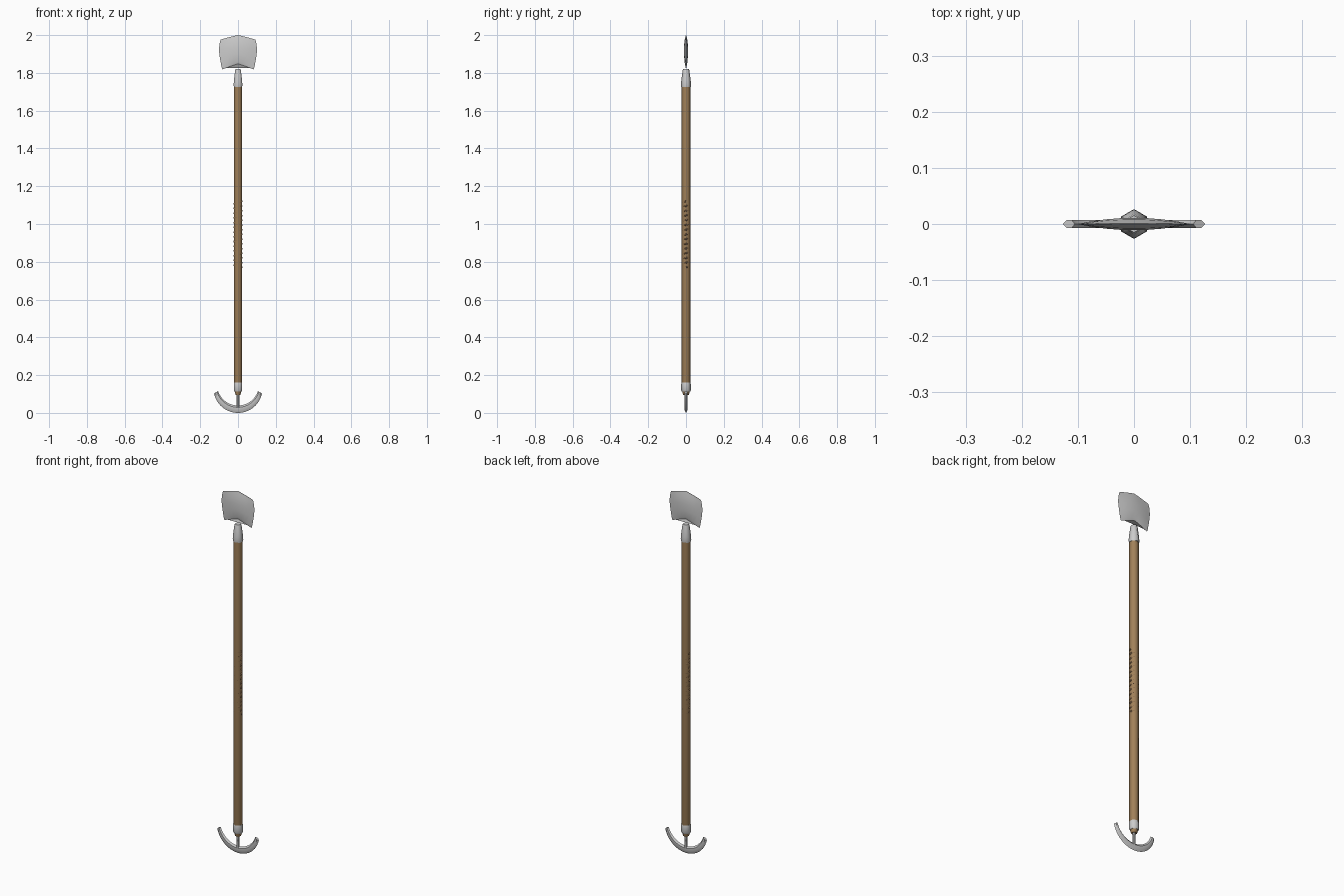
import bpy, bmesh, math
from math import sin, cos, pi

if "Cube" in bpy.data.objects:
    bpy.data.objects.remove(bpy.data.objects["Cube"])

def material(name, col):
    m = bpy.data.materials.new(name)
    m.diffuse_color = (*col, 1)
    m.use_nodes = True
    m.node_tree.nodes["Principled BSDF"].inputs["Base Color"].default_value = m.diffuse_color
    return m

wood = material("wood", (0.36, 0.22, 0.10))
cord = material("cord", (0.24, 0.14, 0.07))

def finish(name, bm, mat=None, angle=40):
    bmesh.ops.recalc_face_normals(bm, faces=bm.faces)
    me = bpy.data.meshes.new(name)
    bm.to_mesh(me)
    bm.free()
    ob = bpy.data.objects.new(name, me)
    bpy.context.collection.objects.link(ob)
    if mat:
        me.materials.append(mat)
    bpy.ops.object.select_all(action='DESELECT')
    ob.select_set(True)
    bpy.context.view_layer.objects.active = ob
    bpy.ops.object.shade_smooth_by_angle(angle=math.radians(angle))
    return ob

def loft(name, rings, mat=None, angle=40):
    """Skin closed rings of equal size and cap both ends."""
    bm = bmesh.new()
    vs = [[bm.verts.new(p) for p in r] for r in rings]
    n = len(vs[0])
    for a, b in zip(vs, vs[1:]):
        for i in range(n):
            bm.faces.new((a[i], a[(i + 1) % n], b[(i + 1) % n], b[i]))
    bm.faces.new(vs[0])
    bm.faces.new(vs[-1])
    return finish(name, bm, mat, angle)

def turned(name, profile, sides=6, mat=None, angle=40):
    rings = [[(r * sin(2 * pi * i / sides), r * cos(2 * pi * i / sides), z)
              for i in range(sides)] for r, z in profile]
    return loft(name, rings, mat, angle)

# Hexagonal wooden shaft and its metal fittings
turned("shaft", [(0.015, 0.095), (0.0235, 0.125), (0.0235, 1.74)], 6, wood, 65)
turned("upper_ferrule", [(0.0255, 1.725), (0.0265, 1.735), (0.0255, 1.755),
                         (0.018, 1.812), (0.015, 1.82)], 6, None, 65)
turned("lower_ferrule", [(0.022, 0.112), (0.0255, 0.12), (0.0255, 0.152),
                         (0.024, 0.16)], 6, None, 65)
turned("crescent_stem", [(0.008, 0.03), (0.007, 0.075), (0.009, 0.105)], 8)

# Cord wound round the grip, flattened so it shows on the two side faces
turns, steps = 14, 16
curve = bpy.data.curves.new("grip_wrap", 'CURVE')
curve.dimensions = '3D'
curve.bevel_depth = 0.0045
curve.bevel_resolution = 1
curve.use_fill_caps = True
sp = curve.splines.new('POLY')
sp.points.add(turns * steps)
for i, p in enumerate(sp.points):
    a = 2 * pi * i / steps
    p.co = (0.0205 * cos(a), 0.0155 * sin(a), 0.77 + 0.35 * i / (turns * steps), 1)
curve.materials.append(cord)
bpy.context.collection.objects.link(bpy.data.objects.new("grip_wrap", curve))

# Spade blade: rows of (centre z, edge z, half width, half thickness)
rows = [(1.848, 1.818, 0.083, 0.003), (1.862, 1.835, 0.088, 0.008),
        (1.90, 1.88, 0.096, 0.011), (1.935, 1.92, 0.101, 0.011),
        (1.97, 1.952, 0.098, 0.008), (2.0, 1.976, 0.092, 0.001)]
n = 8
rings = []
for zc, ze, w, t in rows:
    us = [-1 + 2 * i / n for i in range(n + 1)]
    def point(u, s):
        return (w * u, s * t * (1 - u * u), zc + (ze - zc) * abs(u) ** 1.15)
    rings.append([point(u, -1) for u in us] + [point(u, 1) for u in us[-2:0:-1]])
loft("spade_blade", rings, None, 35)

# Crescent blade: six-sided section swept between outer and inner arcs
outer_c, outer_r = 0.135, 0.130
inner_c, inner_r = 0.155, 0.111
rings = []
for i in range(25):
    u = -1 + 2 * i / 24
    ao, ai = u * math.radians(78), u * math.radians(72)
    o = (outer_r * sin(ao), outer_c - outer_r * cos(ao))
    q = (inner_r * sin(ai), inner_c - inner_r * cos(ai))
    def mix(f, y):
        return (o[0] + (q[0] - o[0]) * f, y, o[1] + (q[1] - o[1]) * f)
    t = 0.007
    rings.append([mix(0, 0), mix(0.35, -t), mix(0.75, -t),
                  mix(1, 0), mix(0.75, t), mix(0.35, t)])
crescent = loft("crescent_blade", rings, None, 35)
for v in crescent.data.vertices:
    v.co.z -= 0.005
